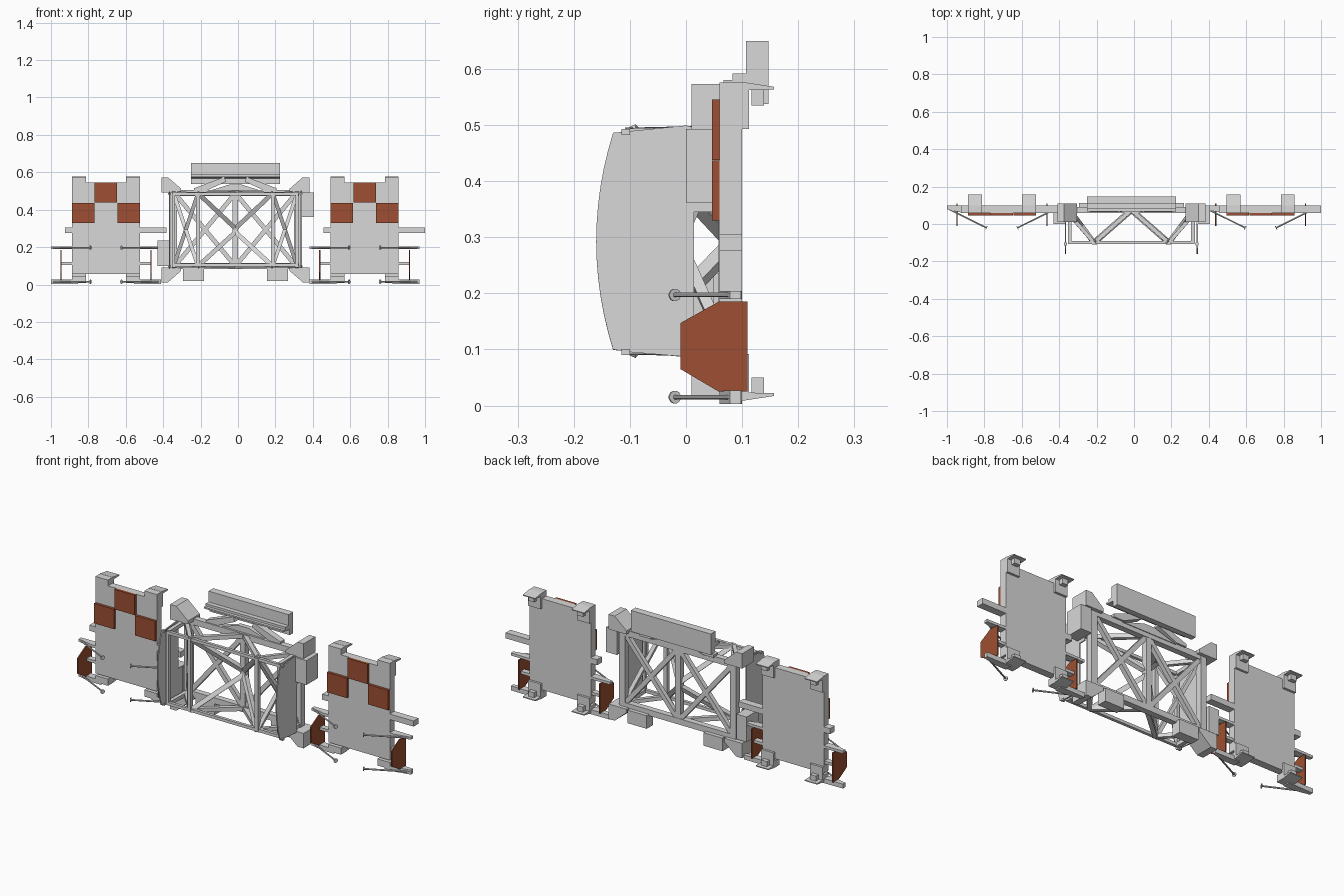
import bpy, bmesh, math
from mathutils import Vector

if "Cube" in bpy.data.objects:
    bpy.data.objects.remove(bpy.data.objects["Cube"])

def material(name, col):
    m = bpy.data.materials.new(name)
    m.diffuse_color = (*col, 1)
    m.use_nodes = True
    m.node_tree.nodes["Principled BSDF"].inputs["Base Color"].default_value = m.diffuse_color
    return m

GREY = material("metal_grey", (0.69, 0.69, 0.69))
RUST = material("rust_orange", (0.34, 0.078, 0.032))

def finish(name, bm, mat):
    bmesh.ops.recalc_face_normals(bm, faces=bm.faces)
    me = bpy.data.meshes.new(name)
    bm.to_mesh(me)
    bm.free()
    me.materials.append(mat)
    ob = bpy.data.objects.new(name, me)
    bpy.context.collection.objects.link(ob)
    return ob

def prism(name, pts, axis, a, b, mat=GREY):
    """Extrude a 2D profile along axis: x -> (y,z) points, y -> (x,z), z -> (x,y)."""
    bm = bmesh.new()
    def co(p, t):
        return {'x': (t, p[0], p[1]), 'y': (p[0], t, p[1]), 'z': (p[0], p[1], t)}[axis]
    lo = [bm.verts.new(co(p, a)) for p in pts]
    hi = [bm.verts.new(co(p, b)) for p in pts]
    bm.faces.new(lo)
    bm.faces.new(hi)
    n = len(pts)
    for i in range(n):
        j = (i + 1) % n
        bm.faces.new((lo[i], lo[j], hi[j], hi[i]))
    return finish(name, bm, mat)

def box(name, x0, x1, y0, y1, z0, z1, mat=GREY):
    return prism(name, [(x0, y0), (x1, y0), (x1, y1), (x0, y1)], 'z', z0, z1, mat)

def beam(name, p, q, w, n=4, mat=GREY):
    """Square or round bar between two points."""
    p, q = Vector(p), Vector(q)
    d = (q - p).normalized()
    up = Vector((0, 1, 0)) if abs(d.y) < 0.9 else Vector((0, 0, 1))
    s = d.cross(up).normalized()
    t = d.cross(s)
    r = w / 2 / math.cos(math.pi / n)
    bm = bmesh.new()
    rings = []
    for c in (p, q):
        rings.append([bm.verts.new(c + r * (math.cos(a) * s + math.sin(a) * t))
                      for a in [(i + .5) * 2 * math.pi / n for i in range(n)]])
    bm.faces.new(rings[0])
    bm.faces.new(rings[1])
    for i in range(n):
        j = (i + 1) % n
        bm.faces.new((rings[0][i], rings[0][j], rings[1][j], rings[1][i]))
    return finish(name, bm, mat)

# ---- two identical cargo panels ----
HEX = [(-.01, .065), (-.01, .147), (.058, .185), (.11, .185), (.11, .025), (.058, .025)]
for c in (-.706, .677):
    box("panel_plate", c - .182, c + .182, .06, .10, .056, .545)
    # rust tiles on the front
    for dx, z in ((0, .438), (-.122, .33), (.122, .33)):
        box("panel_tile", c + dx - .06, c + dx + .06, .046, .06, z, z + .107, RUST)
    # corner clips with lips reaching backwards
    for x0, top in ((-.182, 1), (.108, 1), (-.182, 0), (.108, 0)):
        x0 += c
        x1 = x0 + .074
        f = (lambda z: z) if top else (lambda z: .585 - z)
        prism("panel_clip", [(.098, f(.577)), (.157, f(.568)), (.157, f(.563)), (.112, f(.562)),
                             (.112, f(.493)), (.098, f(.493))], 'x', x0, x1)
        box("clip_body", x0, x1, .06, .10, *sorted((f(.54), f(.576))))
        box("clip_hook", x0 + .02, x1 - .02, .117, .139, *sorted((f(.535), f(.564))))
    # side arms
    box("short_arm", c - .219, c - .182, .06, .10, .275, .305)
    box("long_arm", c + .182, c + .323, .06, .10, .275, .305)
    for s in (-1, 1):
        box("plate_mount", *sorted((c + s * .18, c + s * .242)), .065, .095, .105, .12)
        prism("side_plate", HEX, 'x', c + s * .24 - .003, c + s * .24 + .003, RUST)
        for z, h in ((.015, .012), (.197, .007)):
            prism("pole_arm", [(c + s * .15, .06), (c + s * .21, .06), (c + s * .294, .078),
                               (c + s * .294, .098), (c + s * .15, .10)], 'z', z - h, z + h)
            a, b = Vector((c + s * .285, .08, z)), Vector((c + s * .083, -.02, z))
            d = (b - a).normalized()
            beam("pole", a, b, .008, 8)
            beam("pole_foot", b - d * .002, b + d * .002, .022, 12)

# ---- central truss ----
C = -.014
FY, BY = -.10, .075
LO, HI = .098, .488
def bar(name, x0, y0, z0, x1, y1, z1, w=.024):
    beam(name, (C + x0, y0, z0), (C + x1, y1, z1), w)

for z in (LO, HI):
    s = 1 if z == HI else -1
    bar("front_chord", -.335, FY, z - s * .005, .335, FY, z - s * .005, .016)
    bar("back_chord", -.345, BY, z, .345, BY, z, .032)
    for m in (-1, 1):
        bar("end_chord", m * .33, FY, z - s * .004, m * .33, BY, z, .02)
        bar("web_outer", m * .33, .05, z, m * .2, FY, z - s * .004, .02)
        bar("web_inner", m * .2, FY, z - s * .004, 0, BY, z, .022)
# posts
for m in (-1, 1):
    bar("back_corner_post", m * .33, BY, LO, m * .33, BY, HI, .034)
    bar("front_post", m * .2, FY, LO, m * .2, FY, HI, .02)
    bar("front_corner_post", m * .33, FY, LO, m * .33, FY, HI, .016)
    # braces of both faces and the slanted webs
    bar("back_brace", m * .325, BY, LO, 0, BY, HI)
    bar("back_brace", m * .325, BY, HI, 0, BY, LO)
    bar("web_brace", m * .2, FY, HI, 0, BY, .3)
    bar("web_brace", m * .2, FY, LO, 0, BY, .28)
    bar("outer_brace", m * .2, FY, HI, m * .33, BY, LO, .02)
    bar("outer_brace", m * .2, FY, LO, m * .33, BY, HI, .02)
bar("back_centre_post", 0, BY, LO, 0, BY, HI, .03)

# curved keel plates at both ends, the left one turned upside down
arc = [(-.16 + .03 * ((z - .293) / .193) ** 2, z) for z in [.1 + .386 * i / 12 for i in range(13)]]
keel = arc + [(-.11, .488), (.0, .499), (.05, .49), (.05, .345), (.014, .345), (.014, .088), (-.002, .087), (-.11, .096)]
for m in (-1, 1):
    x = C + m * .352
    prism("keel_plate", [(y, z if m > 0 else .585 - z) for y, z in keel], 'x', x - .003, x + .003)
    for z in (.096, .488):
        box("keel_stub", x - .008, x + .008, -.115, -.10, z - .006, z + .005)

# corner blocks, sloping toward the middle
for m in (-1, 1):
    for top in (True, False):
        f = (lambda z: z) if top else (lambda z: .585 - z)
        prism("corner_block", [(C + m * .396, f(.493)), (C + m * .396, f(.573)), (C + m * .36, f(.573)),
                               (C + m * .29, f(.512)), (C + m * .29, f(.493))], 'y', .01, .11)
box("right_side_box", .34, .406, .0, .10, .362, .493)
box("left_side_box", -.43, -.37, .0, .10, .10, .235)
for x in (-.295, .155):
    box("bottom_box", x, x + .113, .06, .112, .02, .09)

# top equipment box on sloping supports
prism("top_box", [(.147, .65), (.107, .65), (.107, .592), (.083, .592), (.083, .58), (.067, .58),
                  (.067, .572), (.117, .568), (.117, .537), (.147, .537)], 'x', -.25, .225)
for m in (-1, 1):
    prism("top_support", [(C + m * .22, .50), (C + m * .22, .515), (C + m * .06, .575),
                          (C + m * .05, .55), (C + m * .16, .50)], 'y', .065, .10)
prism("top_gusset", [(C - .16, .495), (C - .03, .535), (C + .03, .535), (C + .16, .495)], 'y', .07, .095)
